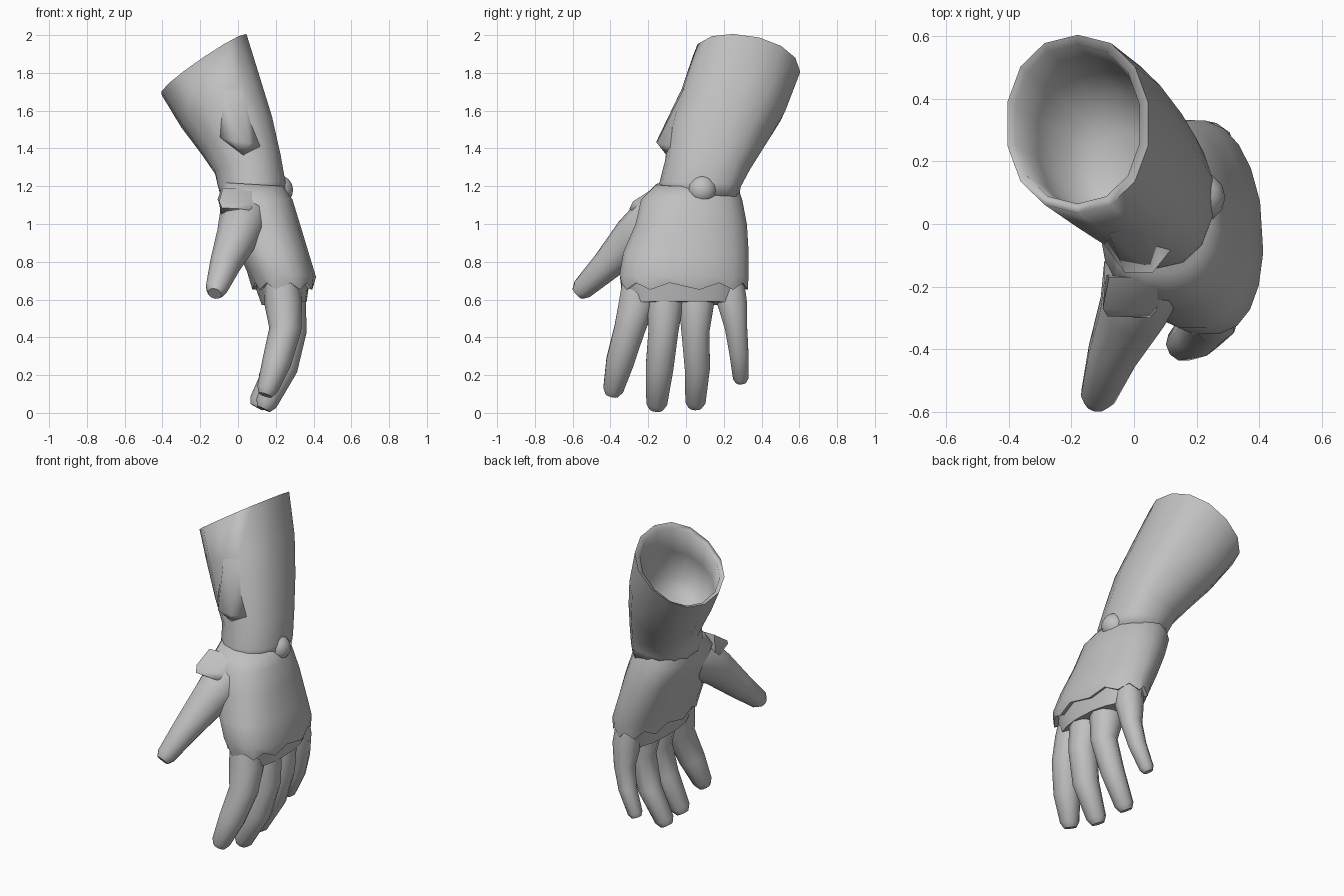
import bpy, bmesh, math
from mathutils import Vector

grey = bpy.data.materials.new("grey")
grey.diffuse_color = (0.53, 0.53, 0.53, 1)


def finish(bm, name, angle=60):
    bmesh.ops.recalc_face_normals(bm, faces=bm.faces)
    me = bpy.data.meshes.new(name)
    bm.to_mesh(me)
    bm.free()
    me.materials.append(grey)
    ob = bpy.data.objects.new(name, me)
    bpy.context.collection.objects.link(ob)
    bpy.ops.object.select_all(action='DESELECT')
    ob.select_set(True)
    bpy.context.view_layer.objects.active = ob
    bpy.ops.object.shade_smooth_by_angle(angle=math.radians(angle))
    return ob


def skin(rings, name, angle=60):
    """Bridge equal-sized loops of points into one closed surface."""
    bm = bmesh.new()
    loops = [[bm.verts.new(p) for p in r] for r in rings]
    n = len(loops[0])
    for a, b in zip(loops, loops[1:]):
        for i in range(n):
            j = (i + 1) % n
            bm.faces.new((a[i], a[j], b[j], b[i]))
    bm.faces.new(loops[0])
    bm.faces.new(loops[-1])
    return finish(bm, name, angle)


def hull(points, name, angle=80):
    """Small faceted lump wrapped around a few points."""
    bm = bmesh.new()
    for p in points:
        bm.verts.new(p)
    bmesh.ops.convex_hull(bm, input=bm.verts)
    return finish(bm, name, angle)


def section(row, n, power, back_power=None, jag=0.0, tilt=0.0, thin=0.0):
    """Tilted oval: left x, left z, right x, right z, front y, back y."""
    xl, zl, xr, zr, yf, yb = row
    pts = []
    for i in range(n):
        t = 2 * math.pi * (i + 0.5) / n
        c, s = math.cos(t), math.sin(t)
        e = back_power if back_power and c > 0 and s > 0 else power
        c = math.copysign(abs(c) ** e, c)
        s = math.copysign(abs(s) ** e, s)
        x = (xl + xr) / 2 + (xr - xl) / 2 * c
        y = (yf + yb) / 2 + (yb - yf) / 2 * s
        z = (zl + zr) / 2 + (zr - zl) / 2 * c + (jag if i % 2 else -jag)
        if c > 0:
            x -= thin * max(0, y)
        pts.append((x, y, z - tilt * s))
    return pts


def tube(path, name, n=10):
    """Tapered digit along points (x, y, z, radius) with a blunt rounded tip."""
    pts = [Vector(p[:3]) for p in path]
    rad = [p[3] for p in path]
    end = (pts[-1] - pts[-2]).normalized()
    pts.append(pts[-1] + end * rad[-1] * 0.6)
    rad.append(rad[-1] * 0.65)
    rings = []
    for k, p in enumerate(pts):
        d = (pts[min(k + 1, len(pts) - 1)] - pts[max(k - 1, 0)]).normalized()
        u = Vector((0, 1, 0)).cross(d).normalized()
        v = d.cross(u)
        rings.append([p + rad[k] * (u * math.cos(2 * math.pi * i / n) +
                                    v * math.sin(2 * math.pi * i / n)) for i in range(n)])
    return skin(rings, name)


# Flared sleeve with a thin rim and a rounded hollow
outer = [(-0.09, 1.13, 0.25, 1.15, -0.15, 0.28),
         (-0.11, 1.20, 0.255, 1.22, -0.14, 0.29),
         (-0.125, 1.27, 0.23, 1.36, -0.11, 0.34),
         (-0.20, 1.38, 0.185, 1.56, -0.09, 0.43),
         (-0.305, 1.52, 0.12, 1.77, -0.03, 0.525),
         (-0.41, 1.69, 0.05, 2.0, 0.035, 0.605)]
inner = [(-0.385, 1.69, 0.022, 1.97, 0.065, 0.575),
         (-0.31, 1.57, 0.06, 1.80, 0.02, 0.52),
         (-0.21, 1.46, 0.09, 1.62, 0.0, 0.43),
         (-0.11, 1.45, 0.03, 1.53, 0.10, 0.30)]
rings = [section(r, 14, 0.93, 0.75, tilt=0.012 * k) for k, r in enumerate(outer)]
rings[-1] = section(outer[-1], 14, 0.93, tilt=0.04)
rings += [section(r, 14, 0.93, tilt=0.04 - 0.01 * k) for k, r in enumerate(inner)]
skin(rings, "sleeve", 100)

# Low fold on the front of the sleeve
hull([(-0.08, -0.03, 1.70), (-0.10, -0.06, 1.46), (-0.03, -0.155, 1.44),
      (0.06, -0.155, 1.43), (0.12, -0.08, 1.41), (0.02, -0.01, 1.72),
      (0.03, -0.10, 1.36), (0.0, 0.0, 1.40)], "sleeve_fold")

# Palm glove with a jagged hem, then the knuckles below it
palm = [(-0.08, 1.22, 0.24, 1.20, -0.16, 0.27),
        (-0.11, 1.13, 0.29, 1.13, -0.24, 0.30),
        (-0.06, 1.00, 0.33, 1.00, -0.27, 0.325),
        (0.00, 0.85, 0.375, 0.85, -0.335, 0.335),
        (0.045, 0.75, 0.415, 0.72, -0.355, 0.335),
        (0.075, 0.67, 0.405, 0.67, -0.345, 0.33),
        (0.095, 0.67, 0.38, 0.68, -0.325, 0.31),
        (0.125, 0.57, 0.365, 0.59, -0.30, 0.28)]
skin([section(r, 20, 0.78, jag=0.018 if k in (5, 6) else 0, thin=0.14)
      for k, r in enumerate(palm)], "palm")

# Wrist bone bump on the back of the hand
bm = bmesh.new()
bmesh.ops.create_uvsphere(bm, u_segments=12, v_segments=8, radius=0.08)
bmesh.ops.translate(bm, verts=bm.verts, vec=(0.212, 0.085, 1.18))
finish(bm, "wrist_bone")

# Fingers
tube([(0.23, -0.25, 0.70, 0.09), (0.24, -0.26, 0.58, 0.1), (0.25, -0.30, 0.44, 0.085),
      (0.205, -0.35, 0.27, 0.077), (0.155, -0.385, 0.125, 0.056)], "index_finger")
tube([(0.26, -0.11, 0.70, 0.09), (0.26, -0.11, 0.58, 0.1), (0.28, -0.12, 0.43, 0.083),
      (0.24, -0.14, 0.24, 0.077), (0.15, -0.155, 0.052, 0.058)], "middle_finger")
tube([(0.25, 0.06, 0.70, 0.085), (0.25, 0.055, 0.58, 0.098), (0.265, 0.05, 0.43, 0.078),
      (0.21, 0.06, 0.24, 0.07), (0.115, 0.05, 0.06, 0.056)], "ring_finger")
tube([(0.23, 0.23, 0.70, 0.08), (0.24, 0.245, 0.58, 0.082), (0.24, 0.265, 0.45, 0.062),
      (0.21, 0.28, 0.32, 0.053), (0.15, 0.29, 0.185, 0.043)], "little_finger")

# Thumb with its fleshy base
tube([(0.07, -0.04, 1.10, 0.11), (0.03, -0.17, 1.02, 0.135), (-0.005, -0.28, 0.93, 0.112),
      (-0.07, -0.42, 0.78, 0.082), (-0.115, -0.55, 0.655, 0.058)], "thumb")

# Web of skin between thumb and palm
hull([(0.02, -0.24, 0.98), (0.14, -0.24, 0.99), (0.04, -0.29, 0.86), (0.12, -0.30, 0.84),
      (0.10, -0.18, 0.82), (0.20, -0.22, 0.95), (0.05, -0.15, 0.95)], "thumb_web")

# Raised glove collar around the thumb root
hull([(-0.08, -0.17, 1.19), (0.08, -0.17, 1.19), (-0.10, -0.27, 1.12), (0.05, -0.28, 1.12),
      (-0.085, -0.295, 1.085), (0.05, -0.30, 1.08), (0.14, -0.19, 1.08),
      (-0.09, -0.16, 1.03), (0.12, -0.16, 1.0)], "thumb_collar")
